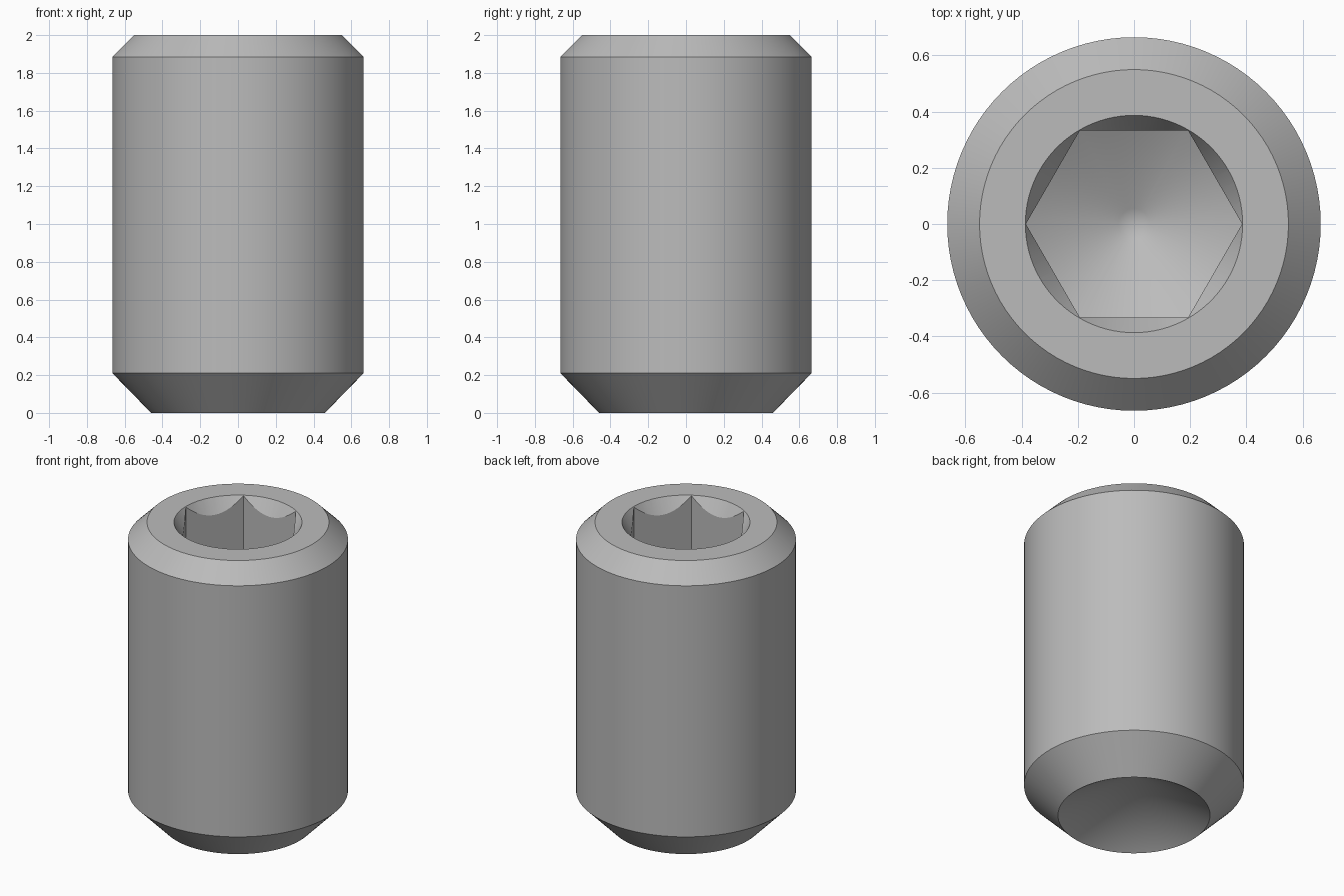
import bpy
import bmesh
import math
from mathutils import Matrix

SIDES = 96
HEX_RADIUS = 0.385
FLOOR_Z = 1.17

cube = bpy.data.objects.get("Cube")
if cube:
    bpy.data.objects.remove(cube, do_unlink=True)

steel = bpy.data.materials.new("grey_steel")
steel.use_nodes = True
steel.diffuse_color = (0.5, 0.5, 0.5, 1)
steel.node_tree.nodes["Principled BSDF"].inputs["Base Color"].default_value = (0.5, 0.5, 0.5, 1)


def revolve(name, profile, sides=SIDES):
    """Closed solid from (radius, z) points that start and end on the axis."""
    bm = bmesh.new()
    rings = []
    for r, z in profile:
        count = sides if r > 0 else 1
        rings.append([bm.verts.new((r * math.cos(math.tau * i / sides),
                                    r * math.sin(math.tau * i / sides), z))
                      for i in range(count)])
    for low, high in zip(rings, rings[1:]):
        for i in range(sides):
            j = (i + 1) % sides
            corners = [low[i % len(low)], low[j % len(low)],
                       high[j % len(high)], high[i % len(high)]]
            bm.faces.new(list(dict.fromkeys(corners)))
    bmesh.ops.recalc_face_normals(bm, faces=bm.faces)
    mesh = bpy.data.meshes.new(name)
    bm.to_mesh(mesh)
    bm.free()
    mesh.materials.append(steel)
    obj = bpy.data.objects.new(name, mesh)
    bpy.context.collection.objects.link(obj)
    return obj


def boolean(obj, cutter, operation):
    """Apply a boolean and discard its cutter."""
    mod = obj.modifiers.new("cut", "BOOLEAN")
    mod.operation = operation
    mod.solver = "EXACT"
    mod.object = cutter
    bpy.context.view_layer.update()
    graph = bpy.context.evaluated_depsgraph_get()
    mesh = bpy.data.meshes.new_from_object(obj.evaluated_get(graph))
    obj.modifiers.clear()
    obj.data = mesh
    bpy.data.objects.remove(cutter, do_unlink=True)


# Chamfered body with a conical cup in the bottom end
body = revolve("set_screw_body", [
    (0, 0.266), (0.46, 0), (0.665, 0.21), (0.665, 1.885), (0.55, 2), (0, 2)])

# Hexagonal socket with a drilled, conical floor
socket = revolve("socket_cutter", [
    (0, 0.7), (HEX_RADIUS, 0.7), (HEX_RADIUS, 2.2), (0, 2.2)], 6)
slope = math.tan(math.radians(30))
tip_z = FLOOR_Z - (0.42 - 0.055) * slope
drill = revolve("drill_cutter", [
    (0, tip_z - 0.015), (0.055, tip_z), (0.42, FLOOR_Z), (0.42, 2.3), (0, 2.3)])
drill.data.transform(Matrix.Rotation(math.pi / SIDES, 4, "Z"))
boolean(socket, drill, "INTERSECT")
boolean(body, socket, "DIFFERENCE")

# Countersunk mouth that scallops the tops of the hexagon walls
rim = HEX_RADIUS + 0.002
sink = revolve("countersink_cutter", [
    (0, 1.8), (rim - 0.2 * slope, 1.8), (rim + 0.1 * slope, 2.1), (0, 2.1)])
boolean(body, sink, "DIFFERENCE")

# Smooth round surfaces, keep chamfer and socket edges sharp
bpy.ops.object.select_all(action="DESELECT")
body.select_set(True)
bpy.context.view_layer.objects.active = body
bpy.ops.object.shade_smooth_by_angle(angle=math.radians(25))
